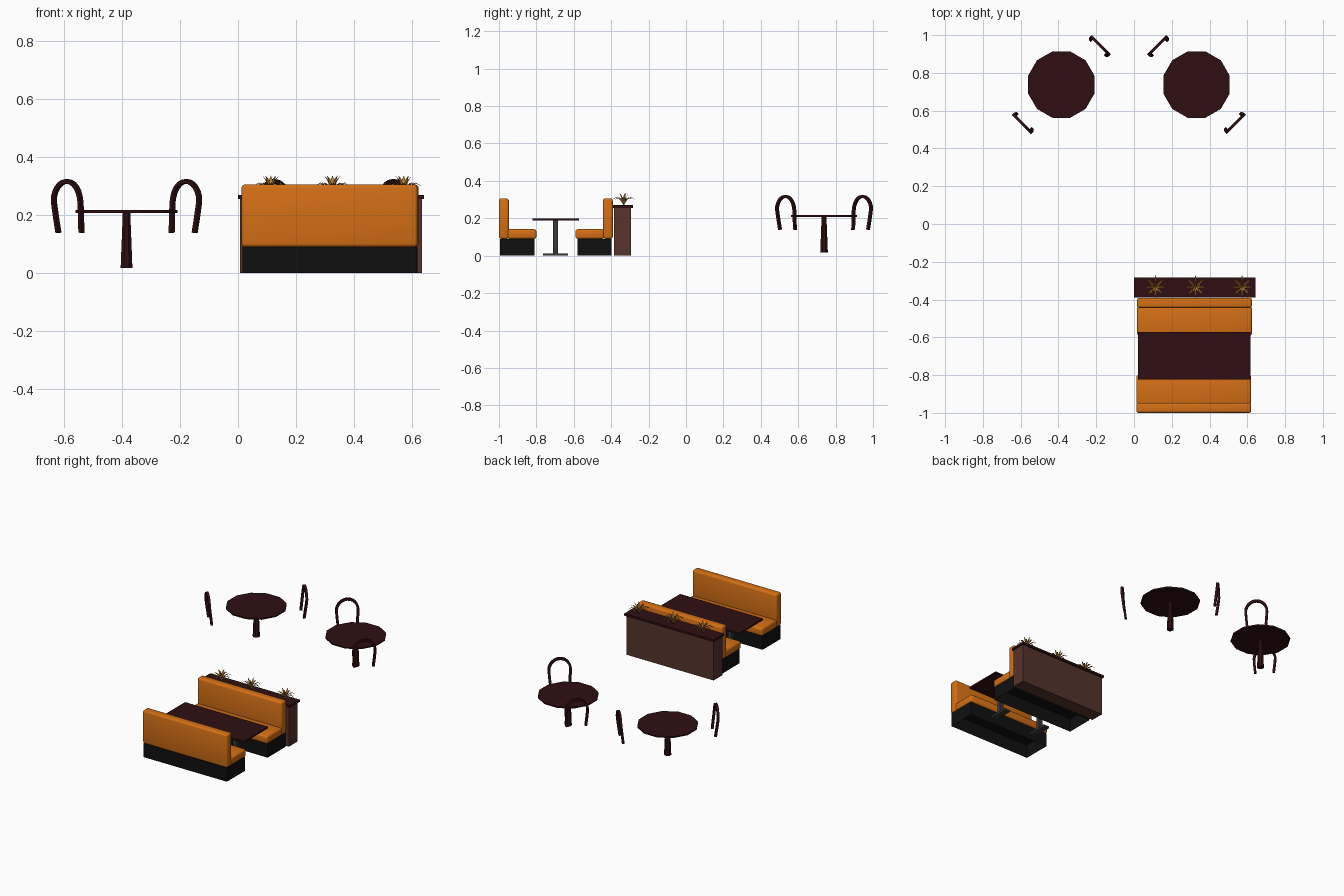
import bpy, bmesh, math
from mathutils import Vector

if "Cube" in bpy.data.objects:
    bpy.data.objects.remove(bpy.data.objects["Cube"])


def material(name, rgb):
    m = bpy.data.materials.new(name)
    m.diffuse_color = (*rgb, 1)
    m.use_nodes = True
    m.node_tree.nodes["Principled BSDF"].inputs["Base Color"].default_value = m.diffuse_color
    return m


WOOD = material("dark maroon wood", (0.028, 0.0045, 0.0055))
ORANGE = material("orange upholstery", (0.66, 0.16, 0.008))
BLACK = material("black plinth", (0.005, 0.005, 0.005))
BROWN = material("brown panel", (0.095, 0.033, 0.024))
GREY = material("grey metal", (0.04, 0.04, 0.042))
LEAF = material("golden leaf", (0.48, 0.21, 0.035))


def finish(name, bm, mat):
    bmesh.ops.recalc_face_normals(bm, faces=bm.faces)
    me = bpy.data.meshes.new(name)
    bm.to_mesh(me)
    bm.free()
    me.materials.append(mat)
    ob = bpy.data.objects.new(name, me)
    bpy.context.collection.objects.link(ob)
    return ob


def box(name, x, y, z, mat, bevel=0, open_bottom=False):
    """Box from (min, max) ranges, optionally rounded or without a floor."""
    bm = bmesh.new()
    bmesh.ops.create_cube(bm, size=1)
    for v in bm.verts:
        v.co = [r[0] + (c + 0.5) * (r[1] - r[0]) for r, c in zip((x, y, z), v.co)]
    if bevel:
        bmesh.ops.bevel(bm, geom=bm.edges[:], offset=bevel, segments=3,
                        profile=0.5, affect='EDGES')
        for f in bm.faces:
            f.smooth = True
    if open_bottom:
        low = [f for f in bm.faces if all(v.co.z < z[0] + 1e-5 for v in f.verts)]
        bmesh.ops.delete(bm, geom=low, context='FACES')
    return finish(name, bm, mat)


def tapered(name, cx, cy, z0, z1, r0, r1, sides, mat):
    bm = bmesh.new()
    bmesh.ops.create_cone(bm, cap_ends=True, segments=sides, radius1=r0,
                          radius2=r1, depth=z1 - z0)
    # turn so that flat sides face the axes
    turn = math.pi / sides
    for v in bm.verts:
        a = math.atan2(v.co.y, v.co.x) + turn
        r = math.hypot(v.co.x, v.co.y)
        v.co = (cx + r * math.cos(a), cy + r * math.sin(a), v.co.z + (z0 + z1) / 2)
    return finish(name, bm, mat)


def chair_back(name, cx, cy, out):
    """Square bar bent into an arch, leaning slightly outward."""
    out = Vector(out).normalized()
    side = Vector((-out.y, out.x, 0))
    half = 0.0075
    path = [(0.056, 0.139), (0.061, 0.19)]
    path += [(0.065 * math.cos(a), 0.245 + 0.072 * math.sin(a))
             for a in [math.pi * i / 12 for i in range(7)]]
    path += [(-u, z) for u, z in reversed(path[:-1])]
    bm = bmesh.new()
    rings = []
    for i, (u, z) in enumerate(path):
        p, q = path[max(i - 1, 0)], path[min(i + 1, len(path) - 1)]
        t = Vector((q[0] - p[0], q[1] - p[1])).normalized()
        lean = -0.012 + 0.015 * min(1, (z - 0.139) / 0.12)
        ring = []
        for a, b in ((1, 1), (1, -1), (-1, -1), (-1, 1)):
            uu, zz = u + t.y * half * a, z - t.x * half * a
            ring.append(bm.verts.new(Vector((cx, cy, zz)) + side * uu
                                     + out * (lean + half * b)))
        rings.append(ring)
    for r, s in zip(rings, rings[1:]):
        for k in range(4):
            bm.faces.new((r[k], r[(k + 1) % 4], s[(k + 1) % 4], s[k]))
    bm.faces.new(rings[0])
    bm.faces.new(rings[-1])
    finish(name, bm, WOOD)


def plant(name, cx, cy, z0):
    """Rosette of arching pointed blades in two rings."""
    bm = bmesh.new()
    outer = [(0.0, 0.0), (0.02, 0.03), (0.042, 0.04), (0.062, 0.03)]
    inner = [(0.0, 0.0), (0.009, 0.03), (0.019, 0.052), (0.03, 0.066)]
    widths = (0.003, 0.006, 0.005, 0.0005)
    for count, prof, shift in ((8, outer, 0.0), (5, inner, 0.3)):
        for i in range(count):
            a = 2 * math.pi * i / count + shift
            d = Vector((math.cos(a), math.sin(a), 0))
            s = Vector((-d.y, d.x, 0))
            rows = []
            for (r, h), w in zip(prof, widths):
                p = Vector((cx, cy, z0 + h)) + d * r
                fold = Vector((0, 0, w * 0.5))
                rows.append([bm.verts.new(c) for c in (p + s * w + fold, p, p - s * w + fold)])
            for m, n in zip(rows, rows[1:]):
                for k in (0, 1):
                    bm.faces.new((m[k], m[k + 1], n[k + 1], n[k]))
    finish(name, bm, LEAF)


# round tables, each with two chair backs
for label, cx in (("left", -0.385), ("right", 0.331)):
    cy = 0.738
    tapered(label + "_round_table_top", cx, cy, 0.208, 0.217, 0.182, 0.182, 12, WOOD)
    tapered(label + "_round_table_pedestal", cx, cy, 0.018, 0.209, 0.022, 0.014, 8, WOOD)
    s = 1 if label == "left" else -1
    for n, k in (("front", -1), ("rear", 1)):
        chair_back(f"{label}_{n}_chair_back", cx + 0.204 * k * s, cy + 0.204 * k, (k * s, k, 0))

# booth benches: outer is the side of the backrest away from the table
for label, x0, outer, d in (("front", 0.012, -1.0, 1), ("rear", 0.016, -0.391, -1)):
    xr = (x0, x0 + 0.608)

    def span(a, b):
        return tuple(sorted((outer + d * a, outer + d * b)))

    box(label + "_bench_base", (x0 + 0.004, x0 + 0.604), span(0.006, 0.19),
        (0, 0.0895), BLACK, open_bottom=True)
    box(label + "_bench_seat", xr, span(0.045, 0.2), (0.09, 0.142), ORANGE, 0.012)
    box(label + "_bench_backrest", xr, span(0, 0.053), (0.09, 0.306), ORANGE, 0.012)

# booth table on two metal legs
box("booth_table_top", (0.02, 0.618), (-0.822, -0.573), (0.188, 0.198), WOOD)
for label, x in (("left", 0.165), ("right", 0.475)):
    box(label + "_table_leg", (x - 0.013, x + 0.013), (-0.711, -0.685), (0.01, 0.189), GREY)
    box(label + "_table_foot", (x - 0.02, x + 0.02), (-0.764, -0.632), (0, 0.013), GREY)

# planter divider with plants
box("planter_body", (0.007, 0.635), (-0.384, -0.294), (0, 0.257), BROWN)
box("planter_cap", (0.0, 0.643), (-0.389, -0.283), (0.256, 0.27), WOOD)
for label, x in (("left", 0.113), ("middle", 0.326), ("right", 0.572)):
    plant(label + "_plant", x, -0.333, 0.27)
